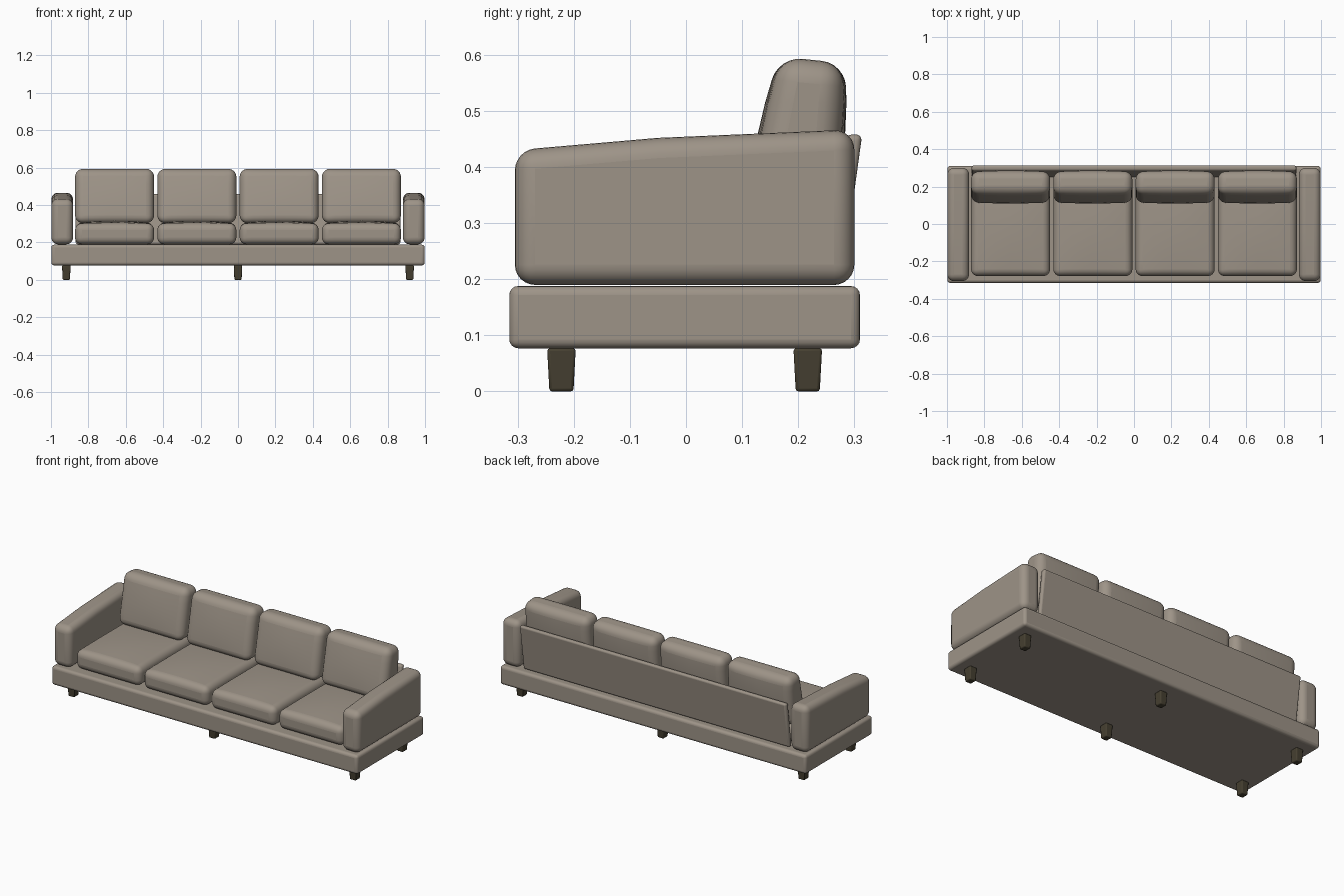
import bpy, bmesh, math
from mathutils import Vector

cube = bpy.data.objects.get("Cube")
if cube:
    bpy.data.objects.remove(cube, do_unlink=True)


def material(name, rgb):
    m = bpy.data.materials.new(name)
    m.use_nodes = True
    m.diffuse_color = (*rgb, 1)
    bsdf = m.node_tree.nodes["Principled BSDF"]
    bsdf.inputs["Base Color"].default_value = (*rgb, 1)
    bsdf.inputs["Roughness"].default_value = 0.8
    return m


fabric = material("taupe_fabric", (0.34, 0.295, 0.245))
wood = material("dark_wood", (0.06, 0.05, 0.03))


def finish(name, bm, mat, radius, segments=5):
    """Turn a bmesh into an object with softly rounded edges."""
    bmesh.ops.recalc_face_normals(bm, faces=bm.faces)
    mesh = bpy.data.meshes.new(name)
    bm.to_mesh(mesh)
    bm.free()
    mesh.materials.append(mat)
    obj = bpy.data.objects.new(name, mesh)
    bpy.context.collection.objects.link(obj)
    bev = obj.modifiers.new("round_edges", 'BEVEL')
    bev.width = radius
    bev.segments = segments
    bev.limit_method = 'ANGLE'
    bev.angle_limit = math.radians(40)
    bev.use_clamp_overlap = False
    bpy.ops.object.select_all(action='DESELECT')
    obj.select_set(True)
    bpy.context.view_layer.objects.active = obj
    bpy.ops.object.shade_smooth_by_angle(angle=math.radians(35))
    return obj


def extrude_profile(profile, x0, x1):
    """Sweep a side (y, z) outline across x."""
    bm = bmesh.new()
    face = bm.faces.new([bm.verts.new((x0, y, z)) for y, z in profile])
    ext = bmesh.ops.extrude_face_region(bm, geom=[face])
    verts = [g for g in ext["geom"] if isinstance(g, bmesh.types.BMVert)]
    bmesh.ops.translate(bm, verts=verts, vec=(x1 - x0, 0, 0))
    return bm


def slice_between(bm, axis, lo, hi, cuts):
    """Add evenly spaced loop cuts along one axis."""
    normal = Vector([float(i == axis) for i in range(3)])
    for i in range(1, cuts + 1):
        co = normal * (lo + (hi - lo) * i / (cuts + 1))
        geom = bm.verts[:] + bm.edges[:] + bm.faces[:]
        bmesh.ops.bisect_plane(bm, geom=geom, plane_co=co, plane_no=normal)


def bulge(t):
    return max(0.0, 1 - t * t)


# Plinth base
base = [(-0.315, 0.077), (0.31, 0.077), (0.31, 0.188), (-0.315, 0.188)]
finish("base", extrude_profile(base, -0.998, 0.998), fabric, 0.016, 4)

# Armrests with a sloping top
arm = [(-0.305, 0.19), (0.30, 0.19), (0.30, 0.467), (-0.05, 0.452), (-0.305, 0.43)]
for side, sign in (("left", 1), ("right", -1)):
    finish(side + "_armrest", extrude_profile(arm, sign * 0.882, sign * 0.998), fabric, 0.036, 6)

# Leaning back panel
panel = [(0.25, 0.19), (0.277, 0.19), (0.314, 0.458), (0.285, 0.458)]
finish("back_panel", extrude_profile(panel, -0.868, 0.868), fabric, 0.011, 4)

# Seat and back cushions
HALF = 0.211
PITCH = 0.44
back = [(0.106, 0.303), (0.262, 0.303), (0.284, 0.585), (0.165, 0.597)]
for i in range(4):
    cx = (i - 1.5) * PITCH

    bm = extrude_profile([(-0.278, 0.19), (0.23, 0.19), (0.23, 0.302), (-0.278, 0.302)],
                         cx - HALF, cx + HALF)
    slice_between(bm, 0, cx - HALF, cx + HALF, 5)
    slice_between(bm, 1, -0.278, 0.23, 5)
    for v in bm.verts:
        if v.co.z > 0.25:
            v.co.z += 0.014 * bulge((v.co.x - cx) / HALF) * bulge((v.co.y + 0.024) / 0.254)
    finish(f"seat_cushion_{i + 1}", bm, fabric, 0.036, 6)

    bm = extrude_profile(back, cx - HALF, cx + HALF)
    slice_between(bm, 0, cx - HALF, cx + HALF, 5)
    slice_between(bm, 2, 0.303, 0.585, 3)
    for v in bm.verts:
        puff = 0.01 * bulge((v.co.x - cx) / HALF) * bulge((v.co.z - 0.444) / 0.141)
        v.co.y += puff if v.co.y > 0.22 else -puff
    finish(f"back_cushion_{i + 1}", bm, fabric, 0.042, 6)

# Tapered legs in three pairs
for xn, x in (("left", 0.918), ("middle", 0), ("right", -0.918)):
    for yn, y in (("front", -0.222), ("rear", 0.217)):
        bm = bmesh.new()
        bmesh.ops.create_cube(bm, size=1)
        for v in bm.verts:
            k = 1 if v.co.z > 0 else 0.84
            v.co = (x + v.co.x * 0.046 * k, y + v.co.y * 0.051 * k,
                    0.077 if v.co.z > 0 else 0)
        finish(f"{yn}_{xn}_leg", bm, wood, 0.005, 2)
